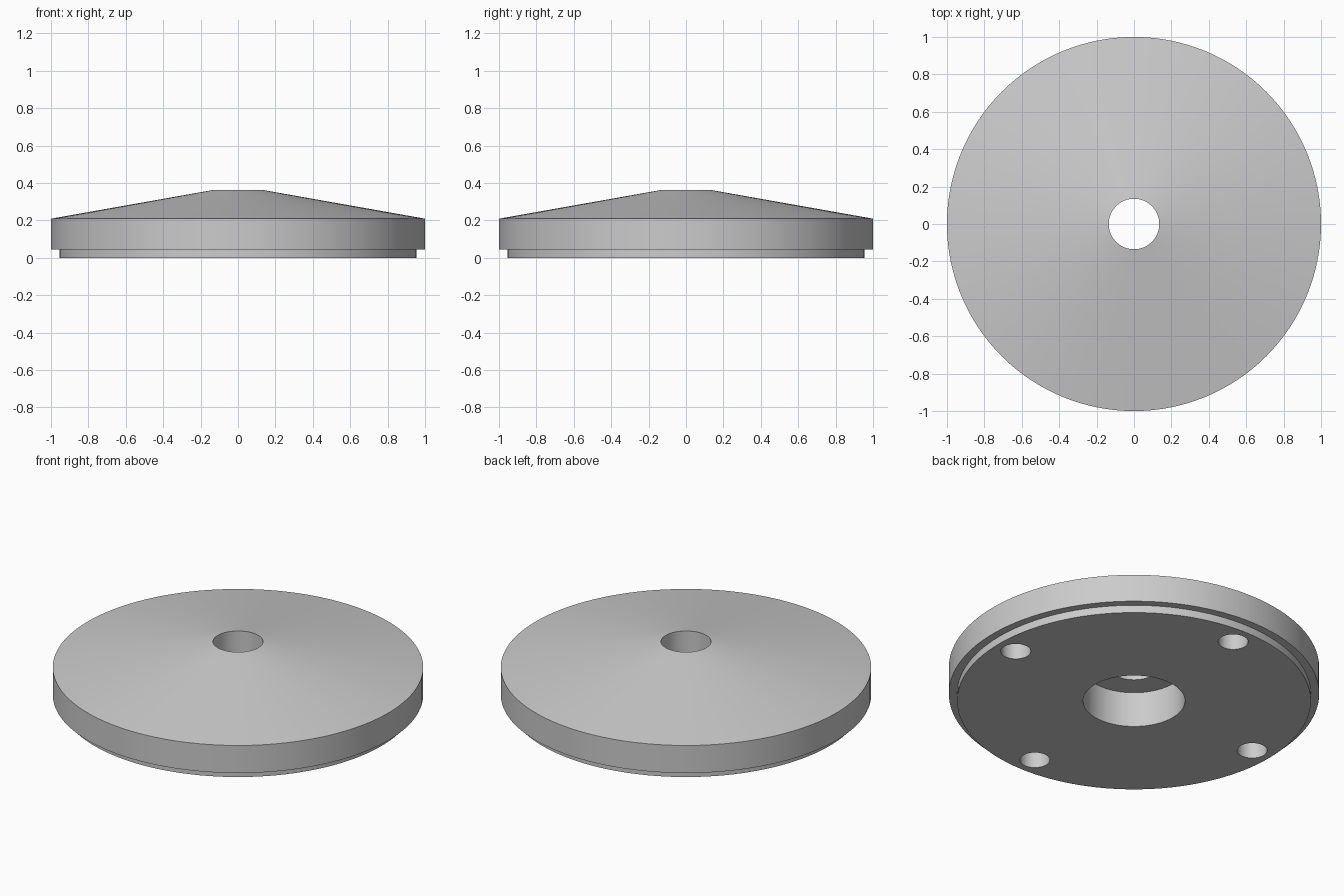
import bpy
import bmesh
from math import pi, radians, sin, cos

if "Cube" in bpy.data.objects:
    bpy.data.objects.remove(bpy.data.objects["Cube"])

SEGMENTS = 128

# Single plain grey
grey = bpy.data.materials.new("plain grey")
grey.use_nodes = True
colour = (0.6, 0.6, 0.6, 1)
grey.diffuse_color = colour
grey.node_tree.nodes["Principled BSDF"].inputs["Base Color"].default_value = colour


def lathe(name, profile):
    """Revolve a closed (radius, height) outline around z."""
    bm = bmesh.new()
    verts = [bm.verts.new((r, 0, z)) for r, z in profile]
    edges = [bm.edges.new((a, b)) for a, b in zip(verts, verts[1:] + verts[:1])]
    bmesh.ops.spin(bm, geom=verts + edges, cent=(0, 0, 0), axis=(0, 0, 1),
                   angle=2 * pi, steps=SEGMENTS, use_merge=True)
    bmesh.ops.remove_doubles(bm, verts=bm.verts[:], dist=1e-5)
    bmesh.ops.recalc_face_normals(bm, faces=bm.faces[:])
    mesh = bpy.data.meshes.new(name)
    bm.to_mesh(mesh)
    bm.free()
    mesh.materials.append(grey)
    obj = bpy.data.objects.new(name, mesh)
    bpy.context.collection.objects.link(obj)
    return obj


# Conical cover with stepped base, counterbore and through hole
cover = lathe("conical_cover", [
    (0.275, 0), (0.955, 0), (0.955, 0.045), (1, 0.045), (1, 0.209),
    (0.135, 0.362), (0.135, 0.21), (0.275, 0.21)])

# Four blind screw holes in the underside
bm = bmesh.new()
depth = 0.14
for i in range(4):
    a = radians(90 * i)
    hole = bmesh.ops.create_cone(bm, cap_ends=True, segments=48, radius1=0.081,
                                 radius2=0.081, depth=2 * depth)
    bmesh.ops.translate(bm, verts=hole["verts"], vec=(0.833 * cos(a), 0.833 * sin(a), 0))
mesh = bpy.data.meshes.new("screw_hole_cutter")
bm.to_mesh(mesh)
bm.free()
mesh.materials.append(grey)
cutter = bpy.data.objects.new("screw_hole_cutter", mesh)
bpy.context.collection.objects.link(cutter)

cut = cover.modifiers.new("screw_holes", "BOOLEAN")
cut.operation = "DIFFERENCE"
cut.solver = "EXACT"
cut.object = cutter

# Apply the cut, drop the cutter and shade the round walls smoothly
bpy.ops.object.select_all(action="DESELECT")
bpy.context.view_layer.objects.active = cover
cover.select_set(True)
bpy.ops.object.modifier_apply(modifier=cut.name)
bpy.data.objects.remove(cutter)
bpy.ops.object.shade_smooth_by_angle(angle=radians(9))
